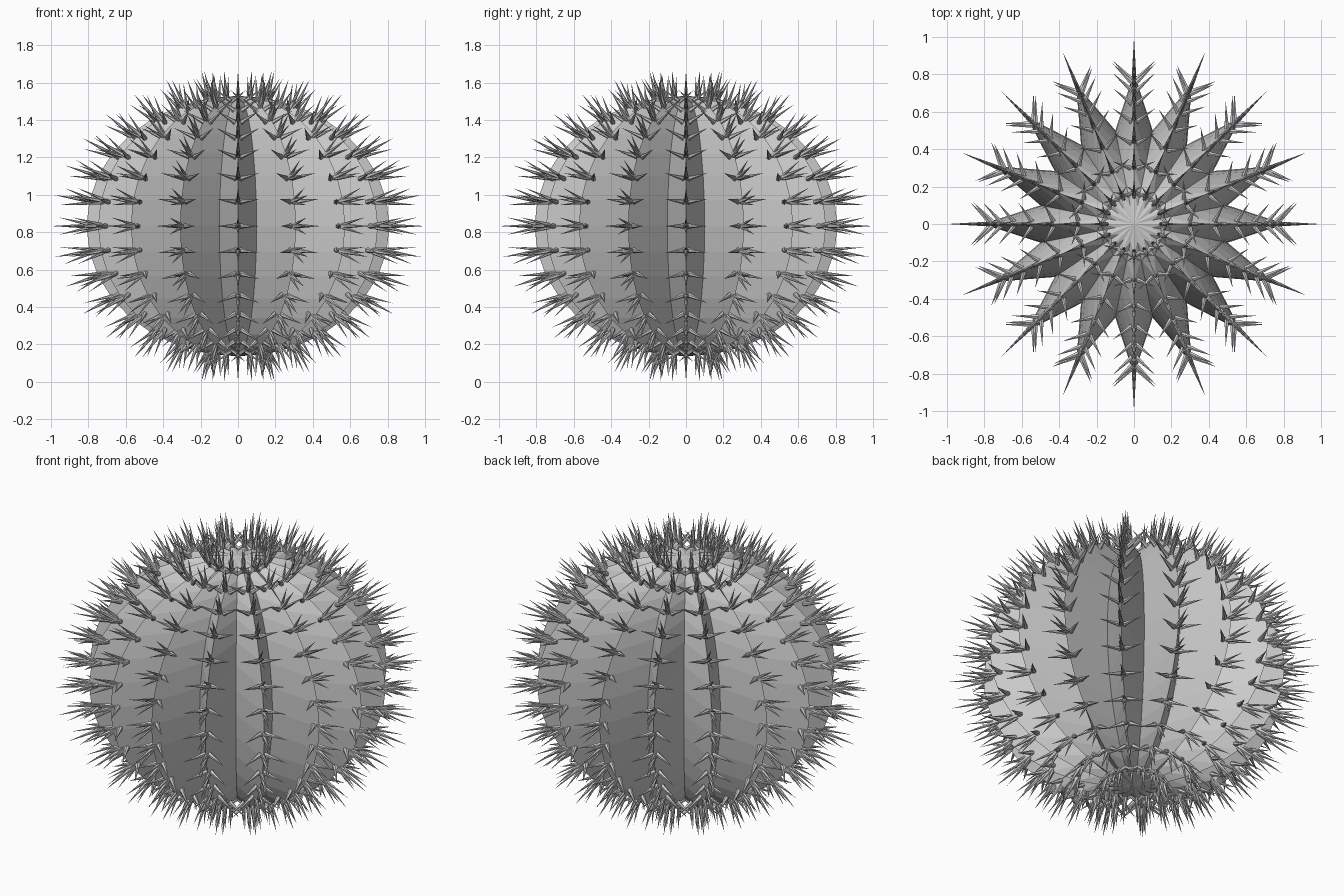
import bpy, bmesh
from math import sin, cos, pi
from mathutils import Vector, Matrix

if "Cube" in bpy.data.objects:
    bpy.data.objects.remove(bpy.data.objects["Cube"])

RIBS, RINGS = 16, 16
RIDGE, VALLEY = 0.81, 0.51
SQUASH, CENTRE = 0.86, 0.833


def finish(bm, name):
    mesh = bpy.data.meshes.new(name)
    bmesh.ops.recalc_face_normals(bm, faces=bm.faces)
    bm.to_mesh(mesh)
    bm.free()
    ob = bpy.data.objects.new(name, mesh)
    bpy.context.collection.objects.link(ob)
    return ob


# Ribbed body: a squashed sphere whose alternate meridians are pulled inwards
bm = bmesh.new()
bmesh.ops.create_uvsphere(bm, u_segments=RIBS * 2, v_segments=RINGS, radius=RIDGE)
for v in bm.verts:
    r = v.co.xy.length
    if r > 0.001:
        a = Vector((1, 0)).angle_signed(v.co.xy)
        step = round(a / (pi / RIBS))
        if step % 2:
            v.co.x *= VALLEY / RIDGE
            v.co.y *= VALLEY / RIDGE
    v.co.z = v.co.z * SQUASH + CENTRE
finish(bm, "cactus_body")


# Spine clusters along every ridge
def spine(bm, base, tip, radius):
    d = tip - base
    rot = d.to_track_quat('Z', 'Y').to_matrix().to_4x4()
    bmesh.ops.create_cone(bm, cap_ends=True, segments=6, radius1=radius, radius2=0,
                          depth=d.length, matrix=Matrix.Translation((base + tip) / 2) @ rot)


# (outward, sideways, along the ridge) reach of each spine from its base
REACH = [(0.24, 0, 0), (0.115, 0.115, 0), (0.115, -0.115, 0),
         (0.20, 0, 0.055), (0.20, 0, -0.055)]
cluster = bmesh.new()
for k in range(1, RINGS):
    lat = -pi / 2 + pi * k / RINGS
    out = Vector((cos(lat), 0, sin(lat)))
    along = Vector((-sin(lat), 0, cos(lat)))
    side = Vector((0, 1, 0))
    for i, (o, s, a) in enumerate(REACH):
        base = out * 0.76
        tip = base + out * o + side * s + along * a
        base.z *= SQUASH
        tip.z *= SQUASH * 0.985
        spine(cluster, base, tip, 0.016 if i < 3 else 0.012)

# Repeat the row of spines round the body
bmesh.ops.spin(cluster, geom=cluster.verts[:] + cluster.edges[:] + cluster.faces[:],
               cent=(0, 0, 0), axis=(0, 0, 1), angle=2 * pi * (RIBS - 1) / RIBS,
               steps=RIBS - 1, use_duplicate=True)
bmesh.ops.translate(cluster, verts=cluster.verts, vec=(0, 0, CENTRE))
finish(cluster, "spines")
